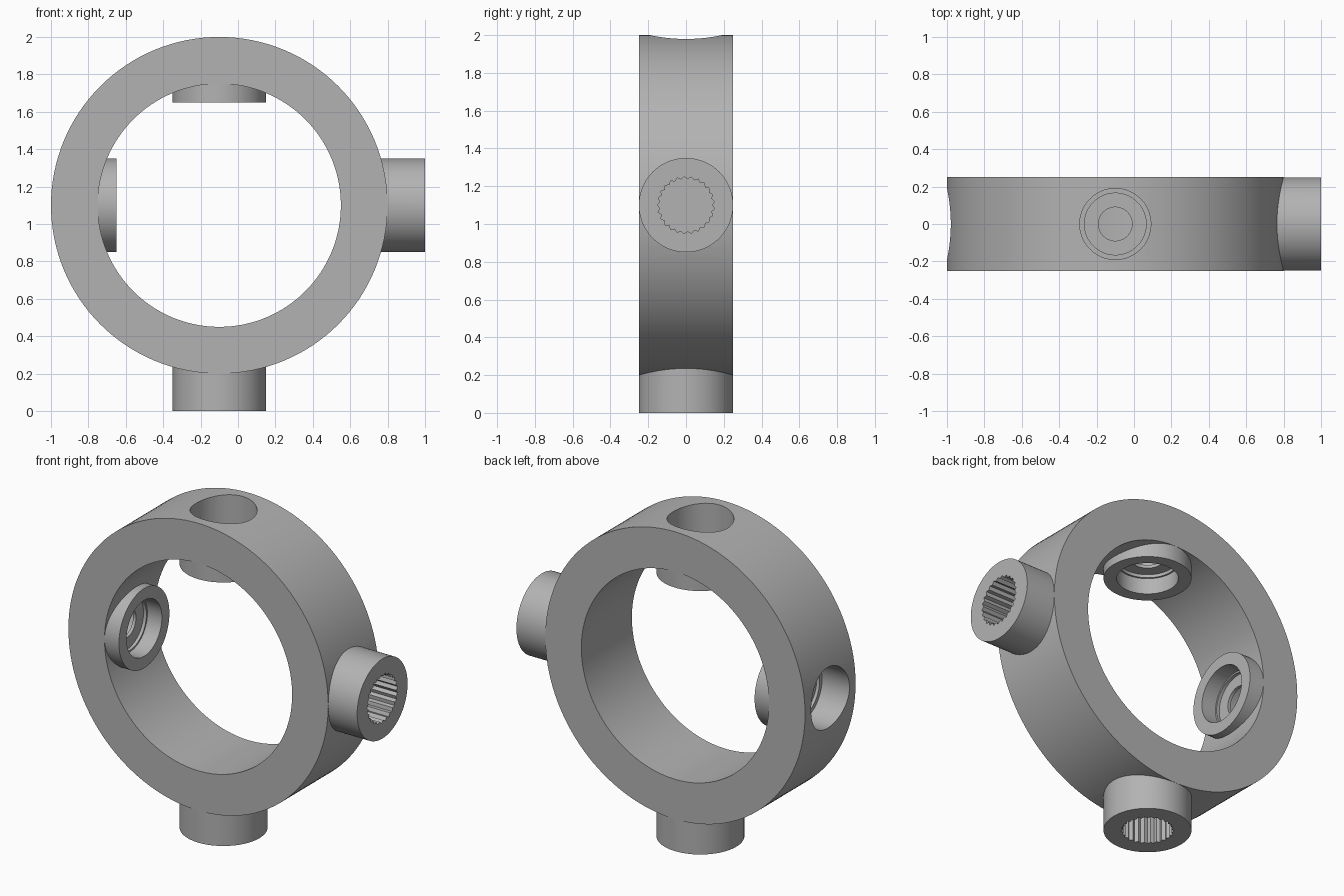
import bpy, bmesh, math
from mathutils import Matrix, Vector

if "Cube" in bpy.data.objects:
    bpy.data.objects.remove(bpy.data.objects["Cube"])

CENTRE = Vector((-0.1, 0, 1.1))
SEGS = 128

grey = bpy.data.materials.new("matte grey")
grey.use_nodes = True
grey.diffuse_color = (0.45, 0.45, 0.45, 1)
grey.node_tree.nodes["Principled BSDF"].inputs["Base Color"].default_value = (0.45, 0.45, 0.45, 1)


def make_prism(name, sections):
    """Stack closed loops (functions of angle -> radius, at a height) into a capped solid."""
    bm = bmesh.new()
    loops = []
    for radius, height, segs in sections:
        loop = []
        for i in range(segs):
            a = math.tau * i / segs
            r = radius(i) if callable(radius) else radius
            loop.append(bm.verts.new((r * math.cos(a), r * math.sin(a), height)))
        loops.append(loop)
    for low, high in zip(loops, loops[1:]):
        n = len(low)
        for i in range(n):
            j = (i + 1) % n
            bm.faces.new((low[i], low[j], high[j], high[i]))
    bm.faces.new(loops[0][::-1])
    bm.faces.new(loops[-1])
    bmesh.ops.recalc_face_normals(bm, faces=bm.faces)
    mesh = bpy.data.meshes.new(name)
    bm.to_mesh(mesh)
    bm.free()
    mesh.materials.append(grey)
    obj = bpy.data.objects.new(name, mesh)
    bpy.context.collection.objects.link(obj)
    return obj


def place(obj, direction):
    """Point the part's z axis along a direction out from the ring centre."""
    turn = Vector(direction).to_track_quat("Z", "Y").to_matrix().to_4x4()
    obj.data.transform(Matrix.Translation(CENTRE) @ turn)
    return obj


def combine(target, tool, operation):
    mod = target.modifiers.new(operation.lower(), "BOOLEAN")
    mod.operation = operation
    mod.solver = "EXACT"
    mod.object = tool
    bpy.context.view_layer.objects.active = target
    bpy.ops.object.modifier_apply(modifier=mod.name)
    bpy.data.objects.remove(tool)


def cylinder(name, radius, start, end, direction):
    return place(make_prism(name, [(radius, start, SEGS), (radius, end, SEGS)]), direction)


# Ring band
ring = cylinder("gimbal_ring", 0.9, -0.25, 0.25, (0, -1, 0))
combine(ring, cylinder("ring_opening", 0.65, -0.4, 0.4, (0, -1, 0)), "DIFFERENCE")

# Outer bosses with blind toothed sockets
TEETH = 25
for direction in ((1, 0, 0), (0, 0, -1)):
    combine(ring, cylinder("drive_boss", 0.2495, 0.75, 1.1, direction), "UNION")
    spline = lambda i: 0.152 if i % 2 else 0.138
    socket = make_prism("toothed_socket", [(spline, 0.85, TEETH * 2), (spline, 1.2, TEETH * 2)])
    combine(ring, place(socket, direction), "DIFFERENCE")

# Inner bosses with stepped bearing bores
BORE = [(0.175, 0.5), (0.175, 0.65), (0.165, 0.65), (0.165, 0.67), (0.09, 0.67), (0.09, 0.69),
        (0.165, 0.69), (0.165, 0.71), (0.19, 0.71), (0.19, 1.0)]
for direction in ((-1, 0, 0), (0, 0, 1)):
    combine(ring, cylinder("bearing_boss", 0.2495, 0.55, 0.75, direction), "UNION")
    bore = make_prism("bearing_bore", [(r, d, SEGS) for r, d in BORE])
    combine(ring, place(bore, direction), "DIFFERENCE")

# Smooth round walls, keep the edges crisp
bpy.ops.object.select_all(action="DESELECT")
ring.select_set(True)
bpy.context.view_layer.objects.active = ring
bpy.ops.object.shade_smooth_by_angle(angle=math.radians(25))
